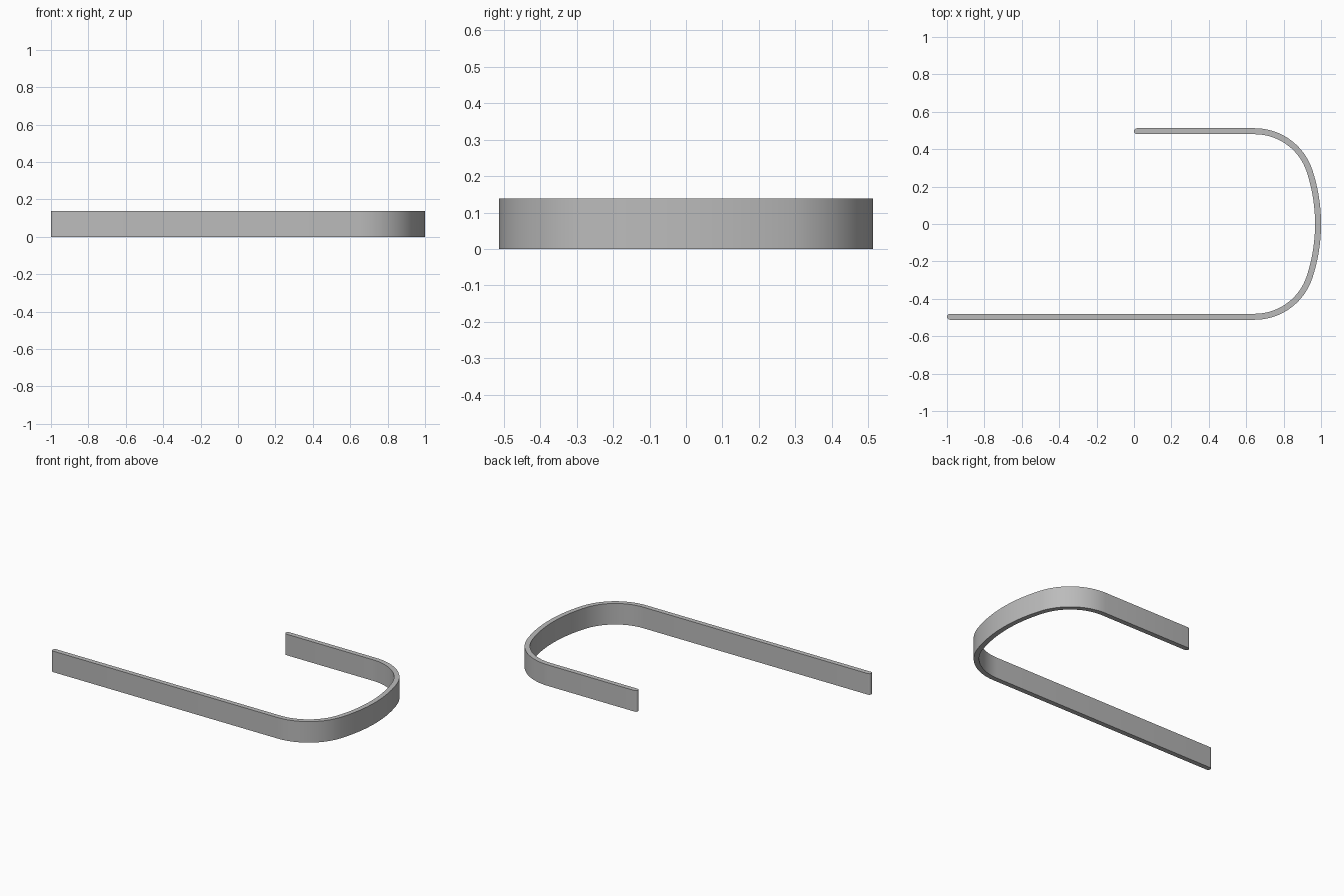
import bpy, bmesh
from math import sin, cos, pi, sqrt, atan2, radians
from mathutils import Vector

cube = bpy.data.objects.get("Cube")
if cube:
    bpy.data.objects.remove(cube)

HEIGHT = 0.138
HALF = 0.016          # half the strip thickness
SIDE = 0.512 - HALF   # centre line of the straight legs
TIP = 1.0 - HALF      # centre line at the crown of the bend
BEND_X = 0.645        # where the legs start to curve
R = 0.325 - HALF      # corner radius


def arc(cx, cy, r, a0, a1, n):
    """Points on an arc, each with its outward normal."""
    angles = [a0 + (a1 - a0) * i / n for i in range(n + 1)]
    return [(Vector((cx + r * cos(a), cy + r * sin(a))),
             Vector((cos(a), sin(a)))) for a in angles]


# Shallow crown arc tangent to both corner arcs
cy = SIDE - R
d = TIP - BEND_X
big = (d * d + cy * cy - R * R) / (2 * (d - R))
join = atan2(cy, BEND_X - (TIP - big))

# Centre line from the long front leg, round the bend, to the short back leg
path = [(Vector((-1 + HALF, -SIDE)), Vector((0, -1)))]
path += arc(BEND_X, -cy, R, -pi / 2, -join, 24)
path += arc(TIP - big, 0, big, -join, join, 24)[1:]
path += arc(BEND_X, cy, R, join, pi / 2, 24)[1:]
path += [(Vector((HALF, SIDE)), Vector((0, 1)))]

# Closed outline with rounded ends
outline = [p + n * HALF for p, n in path]
outline += [p for p, n in arc(HALF, SIDE, HALF, pi / 2, 3 * pi / 2, 10)[1:-1]]
outline += [p - n * HALF for p, n in reversed(path)]
outline += [p for p, n in arc(-1 + HALF, -SIDE, HALF, pi / 2, 3 * pi / 2, 10)[1:-1]]

# Extrude the outline into the strip
bm = bmesh.new()
base = bm.faces.new([bm.verts.new((p.x, p.y, 0)) for p in outline])
top = bmesh.ops.extrude_face_region(bm, geom=[base], use_keep_orig=True)["geom"]
bmesh.ops.translate(bm, vec=(0, 0, HEIGHT),
                    verts=[v for v in top if isinstance(v, bmesh.types.BMVert)])
bmesh.ops.recalc_face_normals(bm, faces=bm.faces)
mesh = bpy.data.meshes.new("curved_strip")
bm.to_mesh(mesh)
bm.free()
strip = bpy.data.objects.new("curved_strip", mesh)
bpy.context.collection.objects.link(strip)

# Plain grey finish
grey = bpy.data.materials.new("plain_grey")
grey.use_nodes = True
colour = (0.5, 0.5, 0.5, 1)
grey.diffuse_color = colour
grey.node_tree.nodes["Principled BSDF"].inputs["Base Color"].default_value = colour
mesh.materials.append(grey)

bpy.context.view_layer.objects.active = strip
strip.select_set(True)
bpy.ops.object.shade_smooth_by_angle(angle=radians(35))
